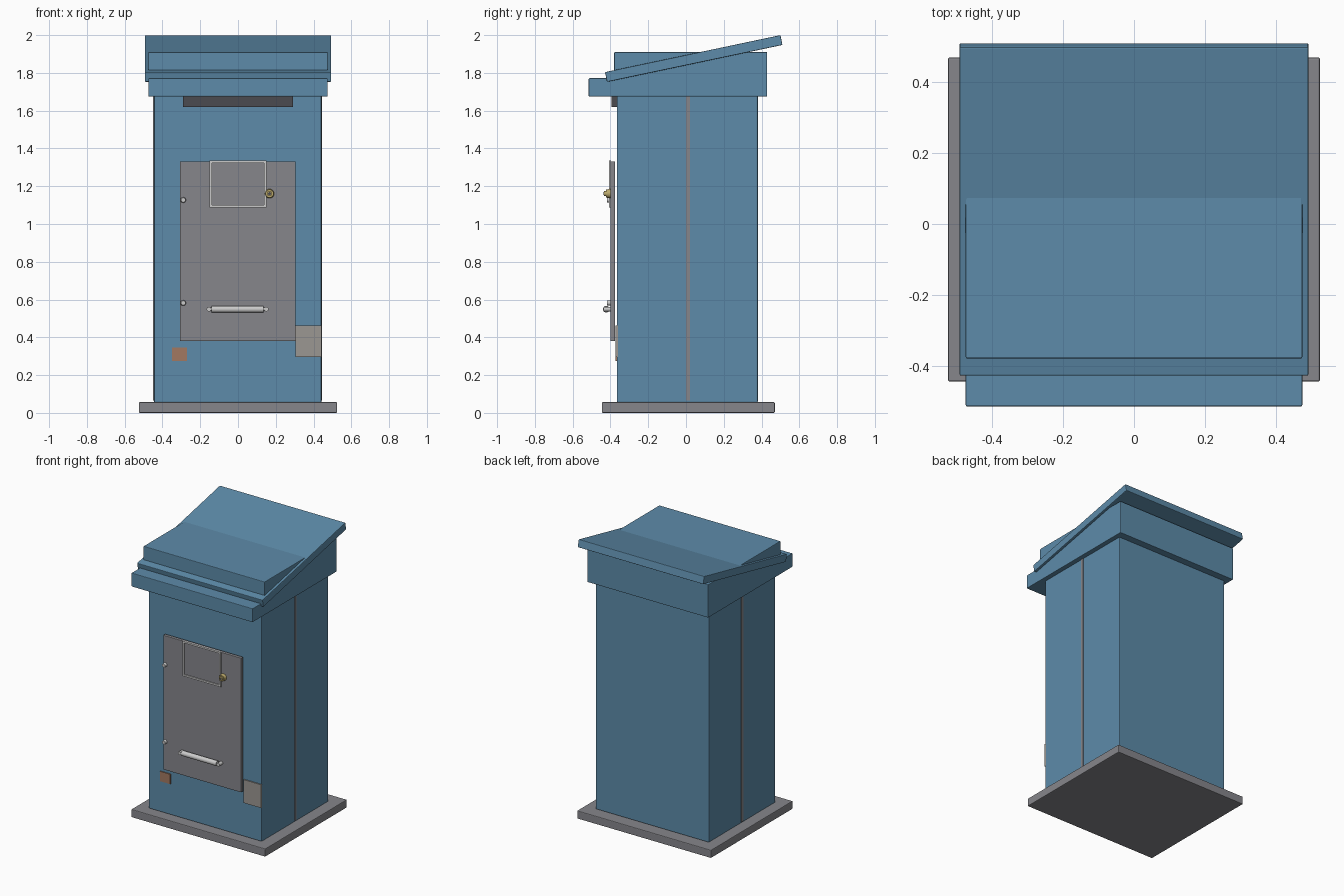
import bpy, bmesh, math
from mathutils import Matrix

if "Cube" in bpy.data.objects:
    bpy.data.objects.remove(bpy.data.objects["Cube"])


def material(name, r, g, b):
    m = bpy.data.materials.new(name)
    m.diffuse_color = (r, g, b, 1)
    m.use_nodes = True
    m.node_tree.nodes["Principled BSDF"].inputs["Base Color"].default_value = m.diffuse_color
    return m


BLUE = material("blue_paint", 0.11, 0.26, 0.40)
GREY = material("grey_metal", 0.24, 0.24, 0.26)
DARK = material("dark_slot", 0.07, 0.07, 0.08)
PALE = material("pale_steel", 0.60, 0.62, 0.62)
BRASS = material("brass", 0.50, 0.40, 0.15)
RUST = material("rust_patch", 0.36, 0.19, 0.12)
WORN = material("worn_patch", 0.33, 0.31, 0.29)


def finish(name, bm, mat, bevel=0):
    mesh = bpy.data.meshes.new(name)
    bm.to_mesh(mesh)
    bm.free()
    ob = bpy.data.objects.new(name, mesh)
    bpy.context.collection.objects.link(ob)
    mesh.materials.append(mat)
    if bevel:
        mod = ob.modifiers.new("edge_bevel", "BEVEL")
        mod.width, mod.segments = bevel, 2
    return ob


def box(name, x, y, z, mat, bevel=0):
    """Box given by its (min, max) range on each axis."""
    bm = bmesh.new()
    size = [b - a for a, b in (x, y, z)]
    mid = [(a + b) / 2 for a, b in (x, y, z)]
    bmesh.ops.create_cube(bm, size=1, matrix=Matrix.Translation(mid) @ Matrix.Diagonal((*size, 1)))
    return finish(name, bm, mat, bevel)


def rod(name, centre, radius, length, axis, mat, sides=20, tip=None):
    """Round bar along 'X' or 'Y'; tip is the radius at its far end (the front, for 'Y')."""
    bm = bmesh.new()
    turn = Matrix.Rotation(math.pi / 2, 4, "Y" if axis == "X" else "X")
    bmesh.ops.create_cone(bm, cap_ends=True, segments=sides, radius1=radius,
                          radius2=radius if tip is None else tip, depth=length,
                          matrix=Matrix.Translation(centre) @ turn)
    for f in bm.faces:
        f.smooth = len(f.verts) == 4
    return finish(name, bm, mat)


# Base slab and main cabinet
box("base_slab", (-0.525, 0.525), (-0.445, 0.47), (0, 0.057), GREY, 0.005)
box("cabinet_body", (-0.445, 0.442), (-0.366, 0.38), (0.055, 1.69), BLUE, 0.006)

# Head box, front canopy and tilted roof
box("head_box", (-0.475, 0.475), (-0.38, 0.43), (1.675, 1.91), BLUE, 0.004)
box("front_canopy", (-0.475, 0.475), (-0.515, -0.37), (1.675, 1.772), BLUE, 0.004)
roof = box("sloped_roof", (-0.4925, 0.4925), (-0.4745, 0.4745), (-0.0265, 0.0265), BLUE, 0.004)
roof.location = (0, 0.041, 1.876)
roof.rotation_euler.x = math.radians(11.9)

# Slot under the canopy
box("slot", (-0.29, 0.29), (-0.395, -0.36), (1.62, 1.677), DARK)

# Seam strips on both sides
for side, x in (("left", (-0.45, -0.44)), ("right", (0.436, 0.446))):
    box("seam_strip_" + side, x, (0, 0.02), (0.065, 1.675), GREY)

# Door
box("door", (-0.307, 0.304), (-0.4, -0.376), (0.38, 1.332), GREY, 0.003)

# Notice frame on the door
for i, x in enumerate((-0.15, 0.138)):
    box(f"frame_upright_{i}", (x, x + 0.012), (-0.408, -0.398), (1.088, 1.336), PALE)
for i, z in enumerate((1.088, 1.324)):
    box(f"frame_rail_{i}", (-0.138, 0.138), (-0.408, -0.398), (z, z + 0.012), PALE)

# Lock: brass collar, neck and dark keyway
rod("lock_collar", (0.167, -0.41, 1.161), 0.025, 0.026, "Y", BRASS, tip=0.021)
rod("lock_barrel", (0.167, -0.427, 1.161), 0.014, 0.014, "Y", BRASS)
rod("lock_keyway", (0.167, -0.433, 1.161), 0.008, 0.005, "Y", DARK)

# Hinge studs
for i, z in enumerate((0.582, 1.127)):
    rod(f"hinge_stud_{i}", (-0.29, -0.408, z), 0.015, 0.02, "Y", PALE, tip=0.012)

# Handle with two mounts
rod("handle_bar", (-0.002, -0.422, 0.549), 0.018, 0.274, "X", PALE)
for i, x in enumerate((-0.154, 0.15)):
    rod(f"handle_mount_{i}", (x, -0.416, 0.549), 0.012, 0.04, "Y", PALE)
rod("handle_core", (-0.002, -0.422, 0.549), 0.009, 0.3, "X", PALE)

# Rust and wear patches
box("rust_patch", (-0.35, -0.27), (-0.373, -0.36), (0.275, 0.345), RUST)
box("worn_patch", (0.305, 0.442), (-0.374, -0.36), (0.297, 0.462), WORN)
